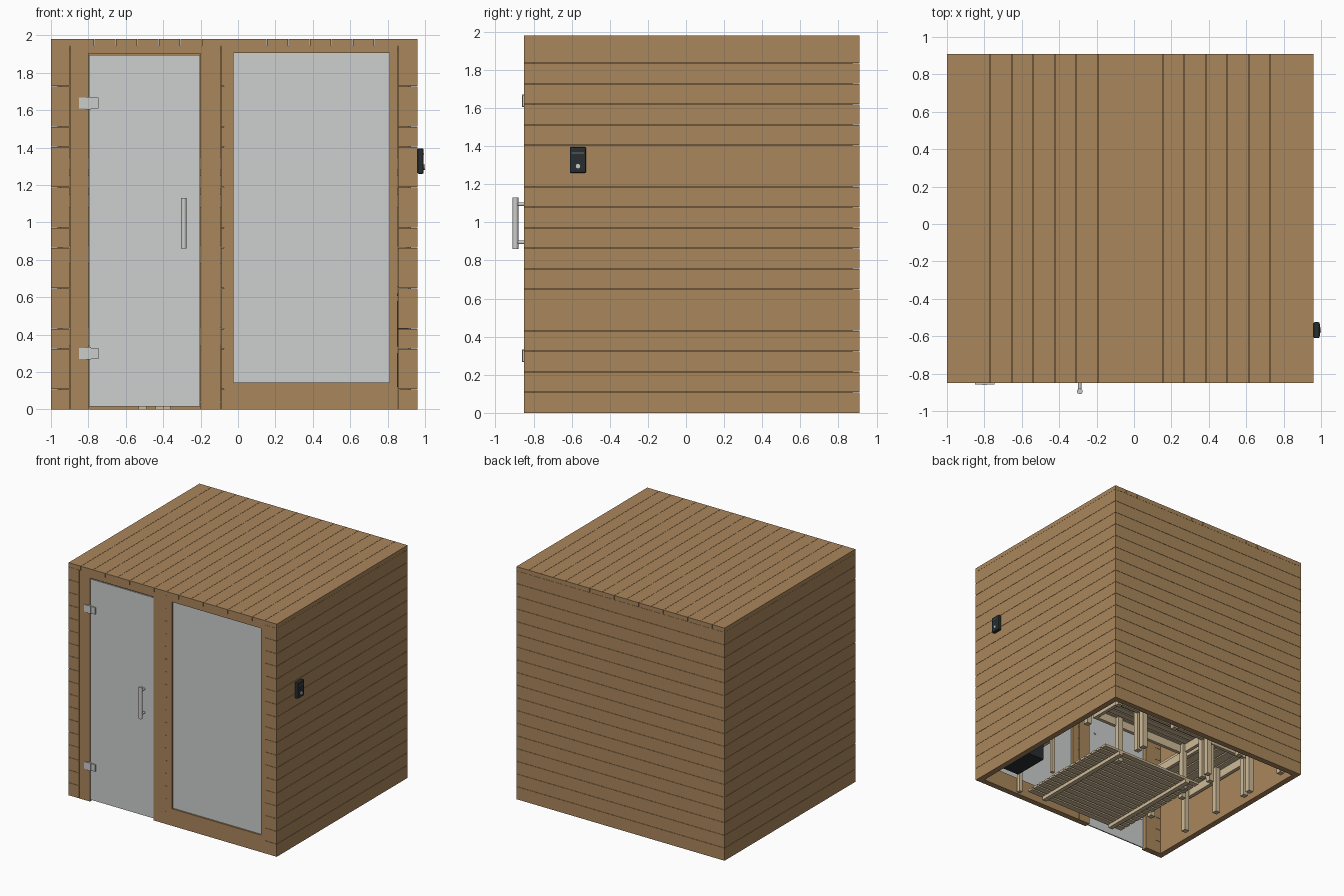
import bpy, bmesh, math, random
from mathutils import Matrix, Vector

if "Cube" in bpy.data.objects:
    bpy.data.objects.remove(bpy.data.objects["Cube"])

random.seed(4)


def material(name, rgb):
    m = bpy.data.materials.new(name)
    m.diffuse_color = (*rgb, 1)
    m.use_nodes = True
    m.node_tree.nodes["Principled BSDF"].inputs["Base Color"].default_value = m.diffuse_color
    return m


WOOD = material("warm wood", (0.40, 0.24, 0.105))
PALE = material("pale wood", (0.62, 0.49, 0.31))
GLASS = material("frosted glass", (0.61, 0.63, 0.62))
STEEL = material("brushed steel", (0.60, 0.61, 0.60))
BLACK = material("black metal", (0.022, 0.027, 0.03))
STONE = material("grey stone", (0.16, 0.16, 0.16))


def finish(name, bm, mat):
    me = bpy.data.meshes.new(name)
    bm.to_mesh(me)
    bm.free()
    ob = bpy.data.objects.new(name, me)
    bpy.context.collection.objects.link(ob)
    me.materials.append(mat)
    return ob


def boxes(name, mat, items, bevel=0):
    """One object from boxes given as (x0, x1, y0, y1, z0, z1)."""
    bm = bmesh.new()
    for x0, x1, y0, y1, z0, z1 in items:
        m = Matrix.Translation(((x0 + x1) / 2, (y0 + y1) / 2, (z0 + z1) / 2)) \
            @ Matrix.Diagonal((x1 - x0, y1 - y0, z1 - z0, 1))
        bmesh.ops.create_cube(bm, size=1, matrix=m)
    ob = finish(name, bm, mat)
    if bevel:
        b = ob.modifiers.new("bevel", "BEVEL")
        b.width, b.segments = bevel, 2
    return ob


def rods(name, mat, items, sides=24):
    """One object from cylinders given as (start, end, radius)."""
    bm = bmesh.new()
    for a, b, r in items:
        a, b = Vector(a), Vector(b)
        rot = (b - a).to_track_quat("Z", "Y").to_matrix().to_4x4()
        bmesh.ops.create_cone(bm, cap_ends=True, segments=sides, radius1=r, radius2=r,
                              depth=(b - a).length, matrix=Matrix.Translation((a + b) / 2) @ rot)
    ob = finish(name, bm, mat)
    bpy.context.view_layer.objects.active = ob
    ob.select_set(True)
    bpy.ops.object.shade_smooth_by_angle()
    ob.select_set(False)
    return ob


# Main sizes
X0, X1, Y0, Y1, H, T = -1.0, 0.96, -0.85, 0.91, 1.98, 0.05
TOP, G = 1.944, 0.001          # wall top, half the groove between planks
STEP = TOP / 18


def planks(x0, x1, y0, y1):
    return [(x0, x1, y0, y1, i * STEP + (G if i else 0), (i + 1) * STEP - G) for i in range(18)]


# Plank walls, with thin linings closing the grooves
boxes("left_wall", WOOD, planks(X0, X0 + 0.035, Y0, Y1))
boxes("right_wall", WOOD, planks(X1 - 0.035, X1, Y0, Y1))
boxes("back_wall", WOOD, planks(X0 + 0.035, X1 - 0.035, Y1 - 0.035, Y1))
boxes("wall_lining", WOOD, [(X0 + 0.035, X0 + T, Y0 + T, Y1 - T, 0, TOP),
                            (X1 - T, X1 - 0.035, Y0 + T, Y1 - T, 0, TOP),
                            (X0 + 0.035, X1 - 0.035, Y1 - T, Y1 - 0.035, 0, TOP)])
boxes("front_corner_planks", WOOD, planks(X0 + 0.035, -0.90, Y0, Y0 + T)
      + planks(0.855, X1 - 0.035, Y0, Y0 + T) + planks(-0.092, -0.075, Y0, Y0 + T))

# Roof of 17 boards running front to back, over a ceiling
W = (X1 - X0) / 17
boxes("roof_boards", WOOD, [(X0 + i * W + (G if i else 0), X0 + (i + 1) * W - (G if i < 16 else 0),
                             Y0, Y1, TOP, H) for i in range(17)])
boxes("ceiling", WOOD, [(X0 + T, X1 - T, Y0 + T, Y1 - T, 1.925, TOP)])

# Front frame round the door and the window
boxes("door_frame", WOOD, [(-0.899, -0.80, Y0, Y0 + T, 0, TOP), (-0.20, -0.093, Y0, Y0 + T, 0, TOP),
                           (-0.80, -0.20, Y0, Y0 + T, 1.902, TOP)])
boxes("window_frame", WOOD, [(-0.074, -0.025, Y0, Y0 + T, 0, TOP), (0.81, 0.854, Y0, Y0 + T, 0, TOP),
                             (-0.025, 0.81, Y0, Y0 + T, 0, 0.145), (-0.025, 0.81, Y0, Y0 + T, 1.905, TOP)])
boxes("door_glass", GLASS, [(-0.797, -0.203, Y0 + 0.002, Y0 + 0.012, 0.016, 1.894)])
boxes("window_glass", GLASS, [(-0.025, 0.81, Y0 + 0.014, Y0 + 0.024, 0.145, 1.905)])

# Door hinges and handle
hinges = []
for z in (0.30, 1.638):
    hinges += [(-0.85, -0.805, -0.858, -0.84, z - 0.029, z + 0.029),
               (-0.795, -0.745, -0.858, -0.835, z - 0.029, z + 0.029),
               (-0.812, -0.785, -0.862, -0.845, z - 0.033, z + 0.033)]
boxes("door_hinges", STEEL, hinges)
rods("door_handle", STEEL, [((-0.29, -0.895, 0.86), (-0.29, -0.895, 1.13), 0.015)]
     + [((-0.29, -0.895, z), (-0.29, -0.83, z), 0.009) for z in (0.895, 1.095)])

# Control box on the right wall
boxes("control_box", BLACK, [(X1, 0.992, -0.61, -0.525, 1.26, 1.395)], 0.006)
boxes("control_display", STONE, [(0.990, 0.994, -0.60, -0.535, 1.362, 1.368)])
rods("control_knob", STEEL, [((0.988, -0.567, 1.295), (1.0, -0.567, 1.295), 0.014)])

# Slatted floor grid: bearers front to back, slats across
boxes("floor_bearers", PALE, [(x - 0.02, x + 0.02, -0.75, 0.22, 0, 0.03) for x in (-0.38, 0.32)])
boxes("floor_slats", PALE, [(-0.50, 0.48, -0.76 + i * 0.066, -0.71 + i * 0.066, 0.03, 0.05)
                            for i in range(15)])


def bench(name, x0, x1, y0, y1, z, along_x, legs):
    """Slatted seat on rails and square legs."""
    span, n = ((y1 - y0) if along_x else (x1 - x0)), 5
    p = span / n
    if along_x:
        seat = [(x0, x1, y0 + i * p, y0 + (i + 1) * p - 0.012, z - 0.03, z) for i in range(n)]
    else:
        seat = [(x0 + i * p, x0 + (i + 1) * p - 0.012, y0, y1, z - 0.03, z) for i in range(n)]
    boxes(name + "_slats", PALE, seat)
    boxes(name + "_rails", PALE, [(x0, x1, y0, y0 + 0.03, z - 0.10, z - 0.03),
                                  (x0, x1, y1 - 0.03, y1, z - 0.10, z - 0.03),
                                  (x0, x0 + 0.03, y0 + 0.03, y1 - 0.03, z - 0.10, z - 0.03),
                                  (x1 - 0.03, x1, y0 + 0.03, y1 - 0.03, z - 0.10, z - 0.03)])
    boxes(name + "_legs", PALE, [(x - 0.022, x + 0.022, y - 0.022, y + 0.022, 0, z - 0.03)
                                 for x, y in legs])


# Benches: high along the back, low step before it, and one along the left wall
bench("upper_bench", -0.94, 0.90, 0.40, 0.85, 0.88, True,
      [(x, y) for x in (-0.86, -0.42, 0.26, 0.85) for y in (0.43, 0.82)])
bench("lower_bench", -0.45, 0.50, 0.08, 0.40, 0.44, True,
      [(x, y) for x in (-0.42, 0.26) for y in (0.12, 0.36)])
bench("side_bench", -0.94, -0.48, -0.42, 0.38, 0.44, False,
      [(x, y) for x in (-0.87, -0.51) for y in (-0.39, 0.0, 0.35)])
boxes("bench_skirt", PALE, [(-0.40 + i * 0.07, -0.36 + i * 0.07, 0.41, 0.425, 0.42, 0.80)
                            for i in range(18)])
boxes("back_rests", PALE, [(-0.90, 0.86, 0.825, 0.845, z, z + 0.07) for z in (1.08, 1.18, 1.28)])

# Heater with stones, and its wooden guard rail
hx, hy = 0.74, -0.56
boxes("heater", BLACK, [(hx - 0.12, hx + 0.12, hy - 0.16, hy + 0.16, 0.12, 0.58),
                        (hx + 0.12, X1 - T, hy - 0.06, hy + 0.06, 0.2, 0.5)])
bm = bmesh.new()
for i in range(4):
    for j in range(5):
        pos = (hx - 0.085 + i * 0.057, hy - 0.12 + j * 0.06, 0.59 + random.uniform(0, 0.02))
        bmesh.ops.create_icosphere(bm, subdivisions=1, radius=random.uniform(0.028, 0.036),
                                   matrix=Matrix.Translation(pos))
finish("heater_stones", bm, STONE)
guard = []
for z in (0.30, 0.62):
    guard += [(0.55, 0.575, -0.78, -0.34, z, z + 0.04), (0.575, X1 - T, -0.365, -0.34, z, z + 0.04),
              (0.575, X1 - T, -0.78, -0.755, z, z + 0.04)]
guard += [(0.55, 0.58, y, y + 0.03, 0, 0.66) for y in (-0.78, -0.37)]
boxes("heater_guard", PALE, guard)
